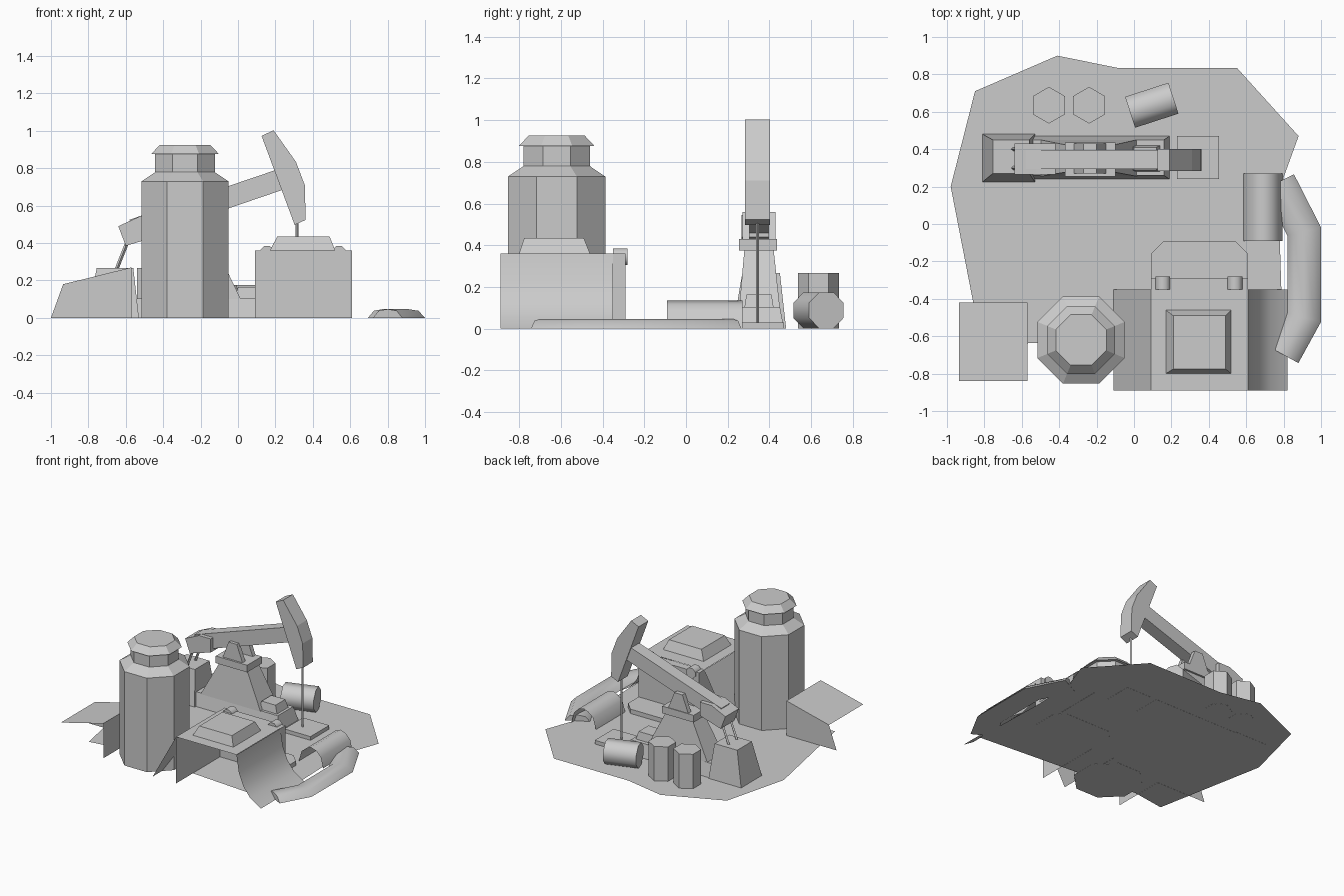
import bpy, bmesh, math
from mathutils import Matrix, Vector

if "Cube" in bpy.data.objects:
    bpy.data.objects.remove(bpy.data.objects["Cube"])

grey = bpy.data.materials.new("plain_grey")
grey.use_nodes = True
grey.diffuse_color = (0.6, 0.6, 0.6, 1)
grey.node_tree.nodes["Principled BSDF"].inputs["Base Color"].default_value = (0.6, 0.6, 0.6, 1)


def build(name, verts, faces, closed=True, smooth=0):
    me = bpy.data.meshes.new(name)
    me.from_pydata([Vector(v) for v in verts], [], faces)
    if closed:
        bm = bmesh.new()
        bm.from_mesh(me)
        bmesh.ops.recalc_face_normals(bm, faces=bm.faces)
        bm.to_mesh(me)
        bm.free()
    me.materials.append(grey)
    ob = bpy.data.objects.new(name, me)
    bpy.context.scene.collection.objects.link(ob)
    if smooth:
        bpy.ops.object.select_all(action='DESELECT')
        ob.select_set(True)
        bpy.context.view_layer.objects.active = ob
        bpy.ops.object.shade_smooth_by_angle(angle=math.radians(smooth))
    return ob


def loft(name, rings, caps=True, smooth=0, closed_ring=True):
    """Skin a list of rings that all have the same number of points."""
    n = len(rings[0])
    verts = [p for r in rings for p in r]
    faces = []
    for k in range(len(rings) - 1):
        for i in range(n if closed_ring else n - 1):
            j = (i + 1) % n
            faces.append((k*n + i, k*n + j, (k+1)*n + j, (k+1)*n + i))
    if caps:
        faces += [tuple(range(n))[::-1], tuple(range(len(verts) - n, len(verts)))]
    return build(name, verts, faces, caps, smooth)


def rect(x0, x1, y0, y1, z):
    return [(x0, y0, z), (x1, y0, z), (x1, y1, z), (x0, y1, z)]


def block(name, low, high):
    """Straight or tapered block; low and high are (x0, x1, y0, y1, z)."""
    return loft(name, [rect(*low), rect(*high)])


def slab(name, outline, z0, z1):
    return loft(name, [[(x, y, z) for x, y in outline] for z in (z0, z1)])


def along_y(name, profile, y0, y1, **kw):
    """Extrude an x-z profile along y."""
    return loft(name, [[(x, y, z) for x, z in profile] for y in (y0, y1)], **kw)


def lathe(name, sides, steps, place=Matrix(), phase=0.0, smooth=0):
    """Round part about z from (radius, height) steps, then placed."""
    rings = [[place @ Vector((r*math.cos(phase + 2*math.pi*i/sides),
                              r*math.sin(phase + 2*math.pi*i/sides), z))
              for i in range(sides)] for r, z in steps]
    return loft(name, rings, smooth=smooth)


def bar(name, a, b, w):
    a, b = Vector(a), Vector(b)
    rot = (b - a).to_track_quat('Z', 'Y').to_matrix().to_4x4()
    return lathe(name, 4, [(w, 0), (w, (b - a).length)], Matrix.Translation(a) @ rot)


# Ground sheet
ground = [(-.98, .2), (-.81, -.675), (-.55, -.635), (.8, -.74), (.78, -.1),
          (.8, .25), (.88, .47), (.55, .835), (-.09, .835), (-.41, .9), (-.85, .71)]
build("ground", [(x, y, .001) for x, y in ground], [tuple(range(len(ground)))], closed=False)

# Storage tank
c8 = 1 / math.cos(math.pi/8)
lathe("storage_tank", 8,
      [(r*c8, z) for r, z in [(.233, 0), (.233, .73), (.165, .775), (.16, .78), (.16, .875),
                              (.181, .876), (.135, .925)]],
      Matrix.Translation((-.283, -.62, 0)), math.pi/8)

# Lean-to with an open front
build("lean_to",
      [(-.935, -.84, .18), (-.57, -.84, .27), (-.57, -.42, .27), (-.935, -.42, .18),
       (-.57, -.84, 0), (-.57, -.42, 0), (-1, -.42, 0)],
      [(0, 1, 2, 3), (1, 4, 5, 2), (3, 2, 5, 6)], closed=False)

# Shed: roof, back wall, straight wall, sloped flap and curved flap
build("shed_roof", rect(.09, .61, -.89, -.35, .362), [(0, 1, 2, 3)], closed=False)
build("shed_wall", [(.09, -.89, 0), (.09, -.89, .36), (.09, -.35, .36), (.09, -.35, 0)],
      [(0, 1, 2, 3)], closed=False)
along_y("shed_left_flap", [(-.11, 0), (.09, .36)], -.35, -.89,
        caps=False, closed_ring=False)
along_y("shed_right_flap", [(.61, .36), (.63, .23), (.67, .13), (.73, .055), (.82, 0)], -.35, -.89,
        caps=False, closed_ring=False, smooth=40)
block("shed_back", (.09, .61, -.35, -.29, 0), (.09, .61, -.35, -.29, .36))
block("roof_hatch", (.17, .52, -.80, -.46, .36), (.21, .49, -.775, -.49, .435))
turn_y = Matrix.Rotation(math.radians(90), 4, 'X')
for x, side in ((.155, "right"), (.54, "left")):
    lathe("shed_lamp_" + side, 8, [(.042, 0), (.042, .07)],
          Matrix.Translation((x, -.28, .345)) @ turn_y, math.pi/8, 50)
slab("door_step", [(.09, -.29), (.61, -.29), (.61, -.16), (.54, -.09), (.16, -.09), (.09, -.16)],
     0, .035)

# Pump base, motor and tapered tower
block("pump_base", (-.56, .19, .24, .47, 0), (-.54, .16, .26, .45, .105))
block("pump_rear_block", (-.81, -.53, .225, .48, 0), (-.755, -.56, .27, .45, .268))
block("pump_motor", (-.02, .14, .28, .42, .1), (0, .12, .29, .41, .165))
block("pump_tower", (-.5, .015, .255, .45, .1), (-.35, -.12, .28, .42, .38))
block("tower_cap", (-.37, -.1, .255, .435, .375), (-.37, -.1, .255, .435, .43))
for y in (.27, .395):
    block("beam_bracket", (-.32, -.15, y, y + .035, .43), (-.27, -.2, y, y + .035, .56))

# Walking beam, counterweight and head
along_y("walking_beam", [(-.55, .415), (.24, .685), (.2, .79), (-.58, .525)], .295, .395)
along_y("counterweight", [(-.64, .49), (-.52, .545), (-.42, .545), (-.42, .44), (-.6, .385)],
        .265, .43)
along_y("pump_head", [(.126, .973), (.19, 1.003), (.31, .834), (.357, .71), (.362, .524), (.303, .497)],
        .283, .402)
for y in (.3, .4):
    bar("crank_rod", (-.59, y, .41), (-.665, y, .22), .01)
bar("polished_rod", (.315, .343, .02), (.315, .343, .51), .008)
block("well_plate", (.23, .455, .24, .47, 0), (.23, .455, .24, .47, .03))

# Drums: two upright, one lying down
for i, x in enumerate((-.455, -.24)):
    lathe("upright_drum_%d" % (i + 1), 6, [(.098, 0), (.098, .268)],
          Matrix.Translation((x, .635, 0)), math.pi/6)
lathe("lying_drum", 8, [(.094, -.122), (.094, .122)],
      Matrix.Translation((.095, .635, .088)) @ Matrix.Rotation(math.radians(18), 4, 'Z')
      @ Matrix.Rotation(math.radians(90), 4, 'Y'), math.pi/8, 50)

# Open half-round culvert
along_y("culvert", [(.585, 0), (.61, .085), (.65, .118), (.69, .135), (.74, .118), (.775, .08), (.795, 0)],
        .27, -.09, caps=False, closed_ring=False, smooth=50)

# Bent half-buried pipe
path = [Vector(p) for p in ((.775, .225), (.91, -.04), (.91, -.5), (.8, -.7))]
section = [(-.09, 0), (-.055, .038), (0, .047), (.055, .038), (.09, 0)]
rings = []
for i, p in enumerate(path):
    d_in = (p - path[max(i - 1, 0)]).normalized()
    d_out = (path[min(i + 1, 3)] - p).normalized()
    d = (d_in + d_out).normalized()
    stretch = 1 / max(d.dot(d_out if d_out.length else d_in), .5)
    side = Vector((-d.y, d.x)) * stretch
    rings.append([(p.x + side.x*w, p.y + side.y*w, z) for w, z in section])
loft("bent_pipe", rings, smooth=45)
